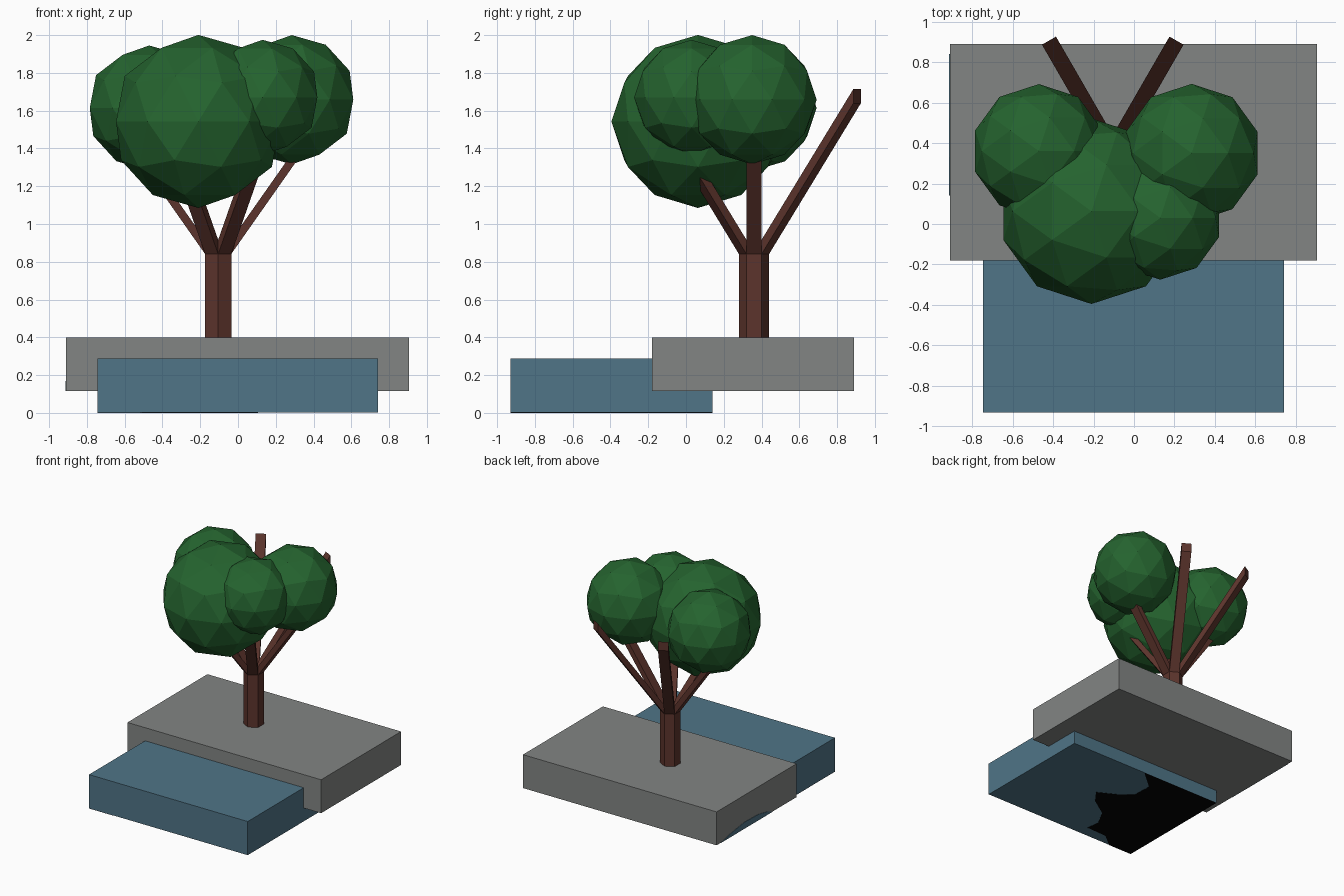
import bpy, bmesh, math
from mathutils import Vector

if "Cube" in bpy.data.objects:
    bpy.data.objects.remove(bpy.data.objects["Cube"])


def material(name, rgb):
    m = bpy.data.materials.new(name)
    m.diffuse_color = (*rgb, 1)
    m.use_nodes = True
    m.node_tree.nodes["Principled BSDF"].inputs["Base Color"].default_value = m.diffuse_color
    return m


GREY = material("stone_grey", (0.225, 0.235, 0.23))
BLUE = material("water_blue", (0.08, 0.178, 0.245))
BROWN = material("bark_brown", (0.107, 0.034, 0.025))
GREEN = material("leaf_green", (0.018, 0.125, 0.028))
BLACK = material("black", (0.001, 0.001, 0.001))


def finish(name, bm, mat):
    bmesh.ops.recalc_face_normals(bm, faces=bm.faces)
    me = bpy.data.meshes.new(name)
    bm.to_mesh(me)
    bm.free()
    me.materials.append(mat)
    ob = bpy.data.objects.new(name, me)
    bpy.context.collection.objects.link(ob)
    return ob


def prism(name, pts, offset, mat):
    """Extrude a closed polygon by an offset vector."""
    bm = bmesh.new()
    face = bm.faces.new([bm.verts.new(p) for p in pts])
    ext = bmesh.ops.extrude_face_region(bm, geom=[face], use_keep_orig=True)
    moved = [v for v in ext["geom"] if isinstance(v, bmesh.types.BMVert)]
    bmesh.ops.translate(bm, verts=moved, vec=Vector(offset))
    return finish(name, bm, mat)


def slab(name, x0, x1, y0, y1, z0, z1, mat):
    prism(name, [(x0, y0, z0), (x1, y0, z0), (x1, y1, z0), (x0, y1, z0)],
          (0, 0, z1 - z0), mat)


# Base slabs
slab("stone_slab", -0.91, 0.905, -0.18, 0.89, 0.115, 0.398, GREY)
slab("water_slab", -0.745, 0.742, -0.93, 0.14, 0.002, 0.287, BLUE)

# Irregular black patch under the water slab (fractions of the underside)
patch = [(.494, 0), (.61, .14), (.606, .3), (.534, .378), (.428, .457),
         (.486, .563), (.598, .666), (.65, .8), (.64, .905), (.77, .912),
         (.848, 1), (1, 1), (1, 0)]
prism("underside_patch", [(0.742 - 1.487 * a, 0.14 - 1.07 * b, 0) for a, b in patch],
      (0, 0, 0.004), BLACK)

# Blue stain on the left side of the stone slab
stain = [(.84, .115), (.7, .145), (.52, .17), (.33, .165), (.2, .14), (.14, .115)]
prism("side_stain", [(-0.913, y, z) for y, z in stain], (0.005, 0, 0), BLUE)

# Six-sided trunk
CX, CY, R = -0.105, 0.36, 0.08
hexagon = [(CX + R * math.cos(math.radians(a)), CY + R * math.sin(math.radians(a)), 0.38)
           for a in range(30, 390, 60)]
prism("trunk", hexagon, (0, 0, 0.465), BROWN)

# One slanted branch growing from each trunk side, with an upright end
for i in range(6):
    a = math.radians(60 * i)
    out = Vector((math.cos(a), math.sin(a), 0))
    side = Vector((-math.sin(a), math.cos(a), 0)) * 0.04
    start = Vector((CX, CY, 0.771)) + out * 0.02
    up = Vector((0, 0, 0.075))
    prism(f"branch_{i + 1}", [start - side, start + side, start + side + up, start - side + up],
          out * 0.61 + Vector((0, 0, 0.868)), BROWN)

# Faceted foliage balls
for i, (x, y, z, r) in enumerate([(-0.21, 0.063, 1.543, 0.458), (0.285, 0.35, 1.658, 0.342),
                                  (-0.47, 0.36, 1.614, 0.331), (0.13, 0.03, 1.67, 0.305)]):
    bm = bmesh.new()
    bmesh.ops.create_icosphere(bm, subdivisions=2, radius=r)
    bmesh.ops.translate(bm, verts=bm.verts, vec=(x, y, z))
    finish(f"foliage_{i + 1}", bm, GREEN)
